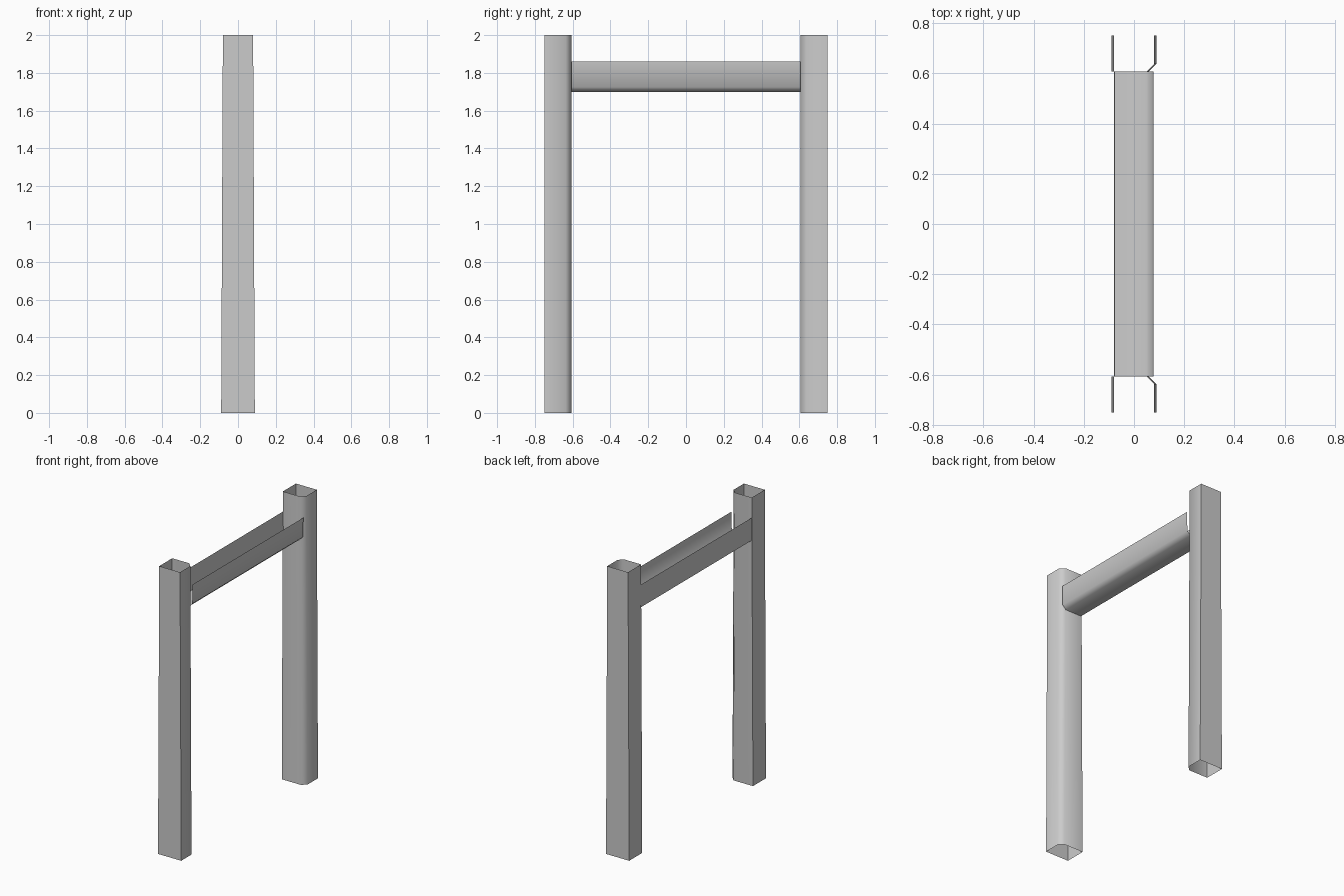
import bpy
import math

if "Cube" in bpy.data.objects:
    bpy.data.objects.remove(bpy.data.objects["Cube"])

YO, YI = 0.75, 0.607          # outer and inner faces of the posts


def sheet(name, sections, closed):
    """Skin a thin open-ended surface between two matching outlines."""
    n = len(sections[0])
    verts = sections[0] + sections[1]
    faces = [(i, (i + 1) % n, n + (i + 1) % n, n + i)
             for i in range(n if closed else n - 1)]
    mesh = bpy.data.meshes.new(name)
    mesh.from_pydata(verts, [], faces)
    ob = bpy.data.objects.new(name, mesh)
    bpy.context.collection.objects.link(ob)
    bpy.ops.object.select_all(action='DESELECT')
    ob.select_set(True)
    bpy.context.view_layer.objects.active = ob
    bpy.ops.object.mode_set(mode='EDIT')
    bpy.ops.mesh.select_all(action='SELECT')
    bpy.ops.mesh.normals_make_consistent(inside=False)
    bpy.ops.object.mode_set(mode='OBJECT')
    bpy.ops.object.shade_smooth_by_angle(angle=math.radians(60))
    return ob


def post_outline(side, w, z):
    # rectangle with one chamfered corner on the inner right side
    return [(-w, side * YO, z), (w, side * YO, z), (w, side * (YI + 0.03), z),
            (w - 0.03, side * YI, z), (-w, side * YI, z)]


# Hollow tapered posts
for name, side in (("front_post", -1), ("back_post", 1)):
    sheet(name, [post_outline(side, 0.089, 0), post_outline(side, 0.08, 2)], True)

# Crossbeam trough, open at the top, chamfered along its lower right edge
profile = [(-0.08, 1.86), (-0.076, 1.70), (0.048, 1.70), (0.073, 1.725), (0.077, 1.86)]
beam = sheet("crossbeam", [[(x, y, z) for x, z in profile] for y in (-YI, YI)], False)

# Make the trough's normals face outward (floor pointing down)
if beam.data.polygons[1].normal.z > 0:
    beam.data.flip_normals()
